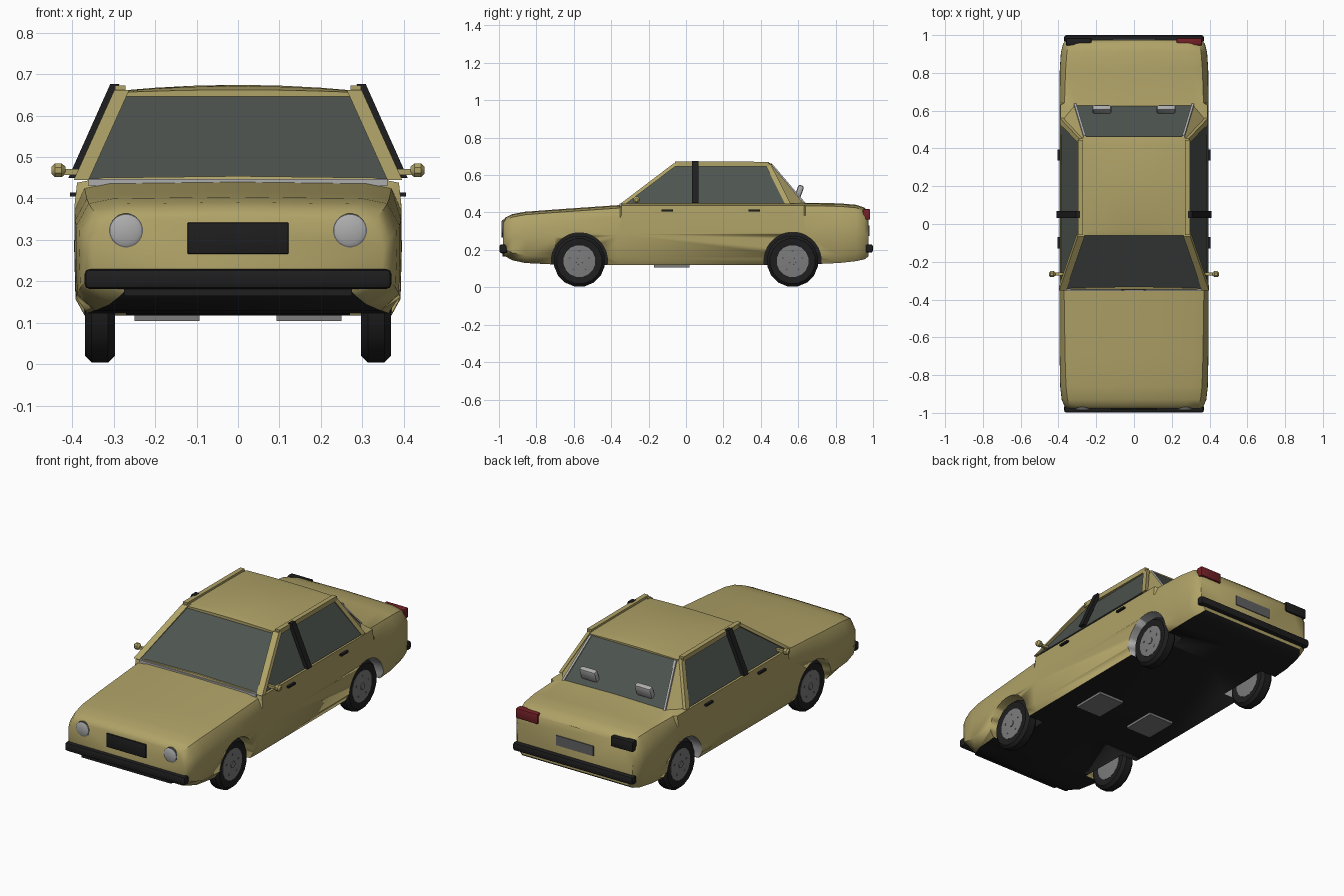
import bpy, bmesh, math
from mathutils import Vector

if "Cube" in bpy.data.objects:
    bpy.data.objects.remove(bpy.data.objects["Cube"])


def material(name, rgb):
    m = bpy.data.materials.new(name)
    m.diffuse_color = (*rgb, 1)
    m.use_nodes = True
    m.node_tree.nodes["Principled BSDF"].inputs["Base Color"].default_value = m.diffuse_color
    return m


PAINT = material("tan paint", (0.43, 0.36, 0.135))
BLACK = material("black rubber", (0.013, 0.013, 0.014))
GLASS = material("dark glass", (0.075, 0.088, 0.078))
CHROME = material("light grey", (0.42, 0.42, 0.42))
STEEL = material("steel grey", (0.2, 0.2, 0.2))
PLATE = material("plate grey", (0.12, 0.12, 0.125))
RED = material("red lens", (0.17, 0.015, 0.02))


def finish(name, bm, mats, angle=35):
    bmesh.ops.recalc_face_normals(bm, faces=bm.faces)
    me = bpy.data.meshes.new(name)
    bm.to_mesh(me)
    bm.free()
    ob = bpy.data.objects.new(name, me)
    bpy.context.collection.objects.link(ob)
    for m in mats:
        me.materials.append(m)
    for o in bpy.context.selected_objects:
        o.select_set(False)
    ob.select_set(True)
    bpy.context.view_layer.objects.active = ob
    bpy.ops.object.shade_smooth_by_angle(angle=math.radians(angle))
    return ob


def loft(bm, rings, closed_ends=True):
    """Skin a list of equal closed rings; returns faces per ring segment."""
    vs = [[bm.verts.new(p) for p in r] for r in rings]
    n = len(rings[0])
    segs = [[] for _ in range(n)]
    for a, b in zip(vs, vs[1:]):
        for i in range(n):
            j = (i + 1) % n
            segs[i].append(bm.faces.new((a[i], a[j], b[j], b[i])))
    if closed_ends:
        bm.faces.new(vs[0])
        bm.faces.new(vs[-1])
    return segs


def box(name, x, y, z, mat, bevel=0.0):
    bm = bmesh.new()
    bmesh.ops.create_cube(bm, size=1)
    for v in bm.verts:
        v.co = Vector([c[0] + (k + 0.5) * (c[1] - c[0]) for c, k in zip((x, y, z), v.co)])
    if bevel:
        bmesh.ops.bevel(bm, geom=bm.edges[:], offset=bevel, segments=2, affect='EDGES', profile=0.5)
    return finish(name, bm, [mat])


def beam(name, a, b, w, d, mat):
    """Bar between two points, w across x and d across y (or z if it runs along y)."""
    a, b = Vector(a), Vector(b)
    up = Vector((0, 0, 1)) if abs((b - a).normalized().y) > 0.9 else Vector((0, 1, 0))
    corners = [Vector((sx * w / 2, 0, 0)) + up * sd * d / 2 for sx, sd in ((1, 1), (-1, 1), (-1, -1), (1, -1))]
    bm = bmesh.new()
    loft(bm, [[p + c for c in corners] for p in (a, b)])
    return finish(name, bm, [mat])


def lathe(name, profile, centre, axis, mat, n=16):
    """Revolve (offset, radius) pairs around the x or y axis."""
    rings = []
    for o, r in profile:
        ring = []
        for i in range(n):
            t = 2 * math.pi * (i + 0.5) / n
            c, s = r * math.cos(t), r * math.sin(t)
            ring.append(Vector(centre) + Vector((o, c, s) if axis == 'x' else (c, o, s)))
        rings.append(ring)
    bm = bmesh.new()
    loft(bm, rings)
    return finish(name, bm, [mat])


# Body shell: y, width, shoulder width, floor width, floor z, top z
stations = [
    (-0.978, 0.350, 0.320, 0.270, 0.180, 0.350),
    (-0.965, 0.368, 0.338, 0.285, 0.165, 0.370),
    (-0.930, 0.383, 0.352, 0.310, 0.145, 0.387),
    (-0.860, 0.391, 0.360, 0.345, 0.130, 0.400),
    (-0.700, 0.394, 0.365, 0.365, 0.122, 0.412),
    (-0.352, 0.395, 0.370, 0.370, 0.118, 0.436),
    (-0.345, 0.395, 0.388, 0.370, 0.118, 0.450),
    (0.630, 0.395, 0.388, 0.370, 0.120, 0.450),
    (0.640, 0.395, 0.368, 0.370, 0.122, 0.448),
    (0.820, 0.393, 0.362, 0.365, 0.130, 0.445),
    (0.910, 0.387, 0.355, 0.355, 0.140, 0.437),
    (0.955, 0.375, 0.345, 0.340, 0.150, 0.422),
    (0.975, 0.355, 0.325, 0.325, 0.165, 0.400),
]
rings = []
for y, w, ws, wf, zb, zt in stations:
    half = [(0, zb), (wf, zb), (w - 0.003, zb + 0.04), (w, 0.5 * (zb + zt)), (w - 0.001, zt - 0.065),
            (ws, zt - 0.012), (ws - 0.06, zt), (0, zt + 0.004)]
    ring = half + [(-x, z) for x, z in half[-2:0:-1]]
    rings.append([(x, y, z) for x, z in ring])
bm = bmesh.new()
segments = loft(bm, rings)
for f in segments[0] + segments[-1]:
    f.material_index = 1          # black underside
body = finish("body_shell", bm, [PAINT, BLACK, CHROME], 40)

# Wheel arches cut from the body
for wy, radius, index in ((-0.57, 0.15, 0), (0.57, 0.153, 2)):
    for s in (-1, 1):
        cut = lathe("arch_cutter", [(0.27 * s, radius), (0.5 * s, radius)], (0, wy, 0.142), 'x', PAINT, 32)
        cut.data.materials.append(BLACK)
        cut.data.materials.append(CHROME)
        for p in cut.data.polygons:
            p.material_index = index if len(p.vertices) == 4 else 1
        mod = body.modifiers.new("arch", 'BOOLEAN')
        mod.operation, mod.object, mod.solver = 'DIFFERENCE', cut, 'EXACT'
        bpy.context.view_layer.objects.active = body
        bpy.ops.object.modifier_apply(modifier=mod.name)
        bpy.data.objects.remove(cut)

# Greenhouse: glass block with painted rear pillar faces
base = [(0.385, -0.343), (0.388, 0.535), (0.315, 0.63)]
top = [(0.275, -0.05), (0.283, 0.435), (0.262, 0.458)]
bm = bmesh.new()
segments = loft(bm, [[(x, y, z) for x, y in pts] + [(-x, y, z) for x, y in pts[::-1]]
                     for pts, z in ((base, 0.447), (top, 0.655))])
for i in (1, 3):
    segments[i][0].material_index = 1
finish("window_glass", bm, [GLASS, PAINT], 10)

# Crowned roof
bm = bmesh.new()
xs = [-0.285, -0.2, -0.1, 0, 0.1, 0.2, 0.285]
rings = []
for y, k, t in ((-0.062, 0.95, 0.008), (-0.03, 1, 0.017), (0.2, 1, 0.02), (0.42, 1, 0.016), (0.462, 0.94, 0.006)):
    rings.append([(x * k, y, 0.654 + t * (1 - (x / 0.34) ** 2)) for x in xs] + [(x * k, y, 0.645) for x in xs[::-1]])
loft(bm, rings)
finish("roof", bm, [PAINT])

# Pillars, rails, mirrors, handles, wheels and lamps on both sides
for s, side in ((-1, "left"), (1, "right")):
    beam(side + "_front_pillar", (0.378 * s, -0.338, 0.445), (0.280 * s, -0.052, 0.662), 0.036, 0.03, PAINT)
    beam(side + "_roof_rail", (0.284 * s, -0.058, 0.66), (0.284 * s, 0.445, 0.658), 0.026, 0.026, PAINT)
    beam(side + "_rear_pillar", (0.383 * s, 0.545, 0.445), (0.281 * s, 0.437, 0.66), 0.018, 0.03, PAINT)
    beam(side + "_middle_pillar", (0.398 * s, 0.05, 0.45), (0.297 * s, 0.05, 0.676), 0.022, 0.036, BLACK)
    beam(side + "_rear_window_trim", (0.312 * s, 0.633, 0.452), (0.261 * s, 0.463, 0.652), 0.012, 0.01, CHROME)
    lathe(side + "_mirror", [(-0.017, 0.009), (-0.008, 0.018), (0.008, 0.018), (0.017, 0.009)],
          (0.433 * s, -0.265, 0.468), 'x', PAINT, 8)
    box(side + "_mirror_stem", sorted((0.36 * s, 0.425 * s)), (-0.273, -0.257), (0.457, 0.471), PAINT)
    for hy in (-0.1, 0.365):
        box(side + "_door_handle", sorted((0.39 * s, 0.405 * s)), (hy - 0.03, hy + 0.03), (0.405, 0.415), BLACK)
    # Wheels
    for wy, end in ((-0.57, "front"), (0.57, "rear")):
        c = (0.333 * s, wy, 0.14)
        name = side + "_" + end
        lathe(name + "_tyre", [(-0.03, 0.085), (-0.036, 0.105), (-0.036, 0.122), (-0.02, 0.138), (0.02, 0.138),
                               (0.036, 0.122), (0.036, 0.105), (0.03, 0.085)], c, 'x', BLACK)
        lathe(name + "_rim", [(-0.034, 0.06), (-0.032, 0.086), (0.032, 0.086), (0.034, 0.06)], c, 'x', STEEL)
        lathe(name + "_hub", [(0, 0.022), (0.038 * s, 0.018)], c, 'x', STEEL, 12)
        for i in range(5):
            t = math.radians(90 + 72 * i)
            lathe(name + "_rim_hole", [(0.03 * s, 0.006), (0.0355 * s, 0.006)],
                  (c[0], wy + 0.055 * math.cos(t), 0.14 + 0.055 * math.sin(t)), 'x', PLATE, 8)
    # Headlamps and tail lamps
    lathe(side + "_headlamp_rim", [(0.04, 0.041), (-0.001, 0.041)], (0.27 * s, -0.978, 0.323), 'y', PLATE, 24)
    lathe(side + "_headlamp", [(0.04, 0.038), (-0.004, 0.038), (-0.009, 0.028)],
          (0.27 * s, -0.978, 0.323), 'y', CHROME, 24)
    box(side + "_tail_lamp", sorted((0.225 * s, 0.36 * s)), (0.945, 0.985), (0.362, 0.418),
        RED if s > 0 else BLACK, 0.006)
    # Lamps outside the rear window
    lamp = box(side + "_window_lamp", (-0.05, 0.05), (-0.016, 0.016), (-0.035, 0.035), CHROME, 0.012)
    lamp.location = (0.17 * s, 0.606, 0.512)
    lamp.rotation_euler.x = math.radians(-20)
    # Floor plates
    box(side + "_floor_plate", sorted((0.093 * s, 0.25 * s)), (-0.17, 0.02), (0.105, 0.121), STEEL)

# Bumpers, number plates, cowl strip and front valance
box("front_bumper", (-0.37, 0.37), (-0.998, -0.955), (0.182, 0.23), BLACK, 0.012)
box("rear_bumper", (-0.37, 0.37), (0.958, 1.0), (0.185, 0.23), BLACK, 0.012)
box("front_plate", (-0.122, 0.122), (-0.986, -0.97), (0.266, 0.342), BLACK, 0.003)
box("rear_plate", (-0.115, 0.115), (0.97, 0.98), (0.275, 0.33), PLATE)
box("front_valance", (-0.275, 0.275), (-0.981, -0.95), (0.165, 0.183), BLACK)
box("cowl_strip", (-0.36, 0.36), (-0.356, -0.34), (0.43, 0.447), CHROME)
